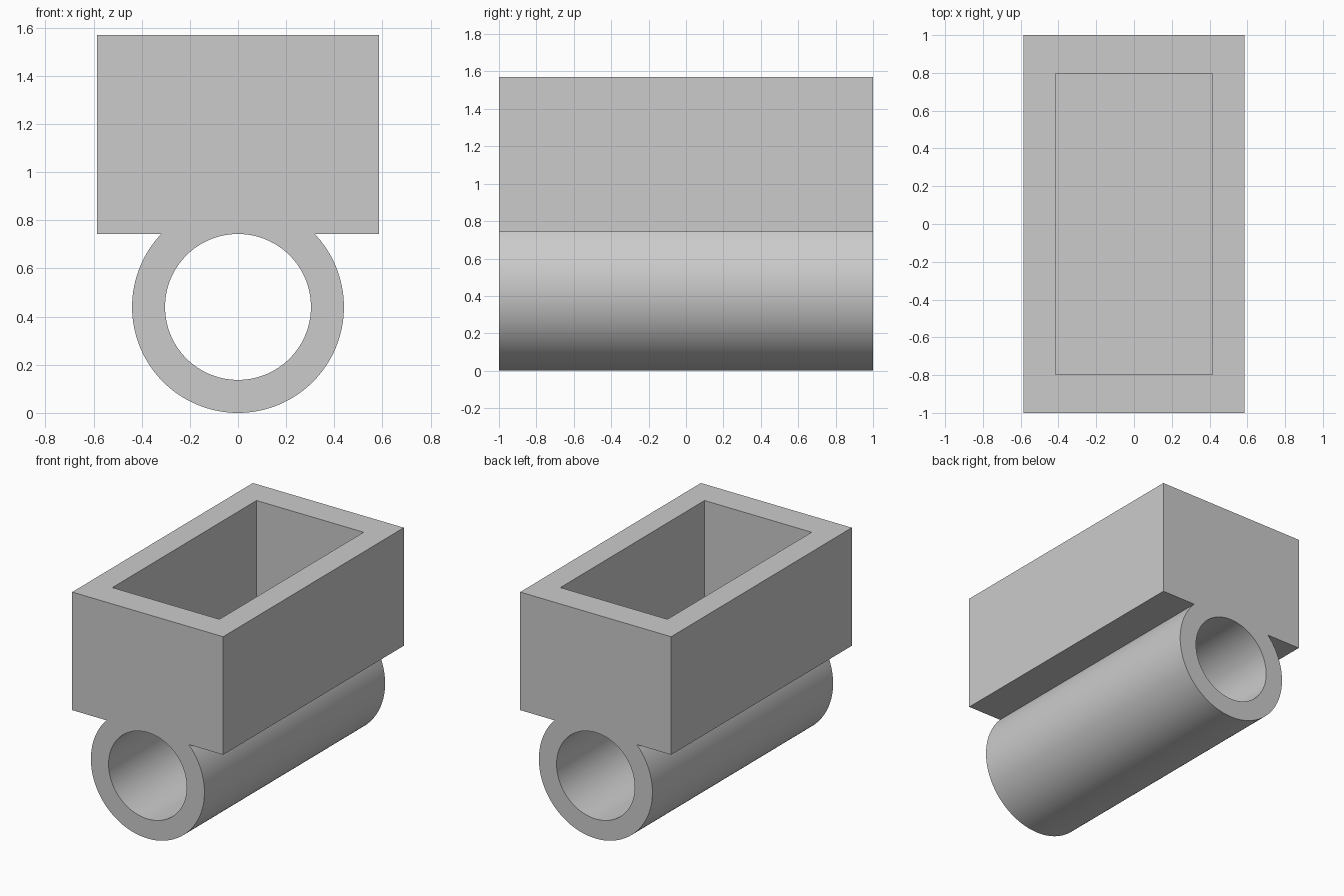
import bpy
import math

default = bpy.data.objects.get("Cube")
if default:
    bpy.data.objects.remove(default, do_unlink=True)

LENGTH = 2.0
TUBE_R, BORE_R = 0.44, 0.303
BOX_HALF, BOX_BOTTOM, BOX_TOP = 0.585, 0.743, 1.57
CAVITY_X, CAVITY_Y = 0.415, 0.798
FLOOR = 2 * TUBE_R + 0.001

grey = bpy.data.materials.new("plain grey")
grey.use_nodes = True
grey.diffuse_color = (0.6, 0.6, 0.6, 1)
grey.node_tree.nodes["Principled BSDF"].inputs["Base Color"].default_value = (0.6, 0.6, 0.6, 1)


def block(name, half_x, half_y, low, high):
    bpy.ops.mesh.primitive_cube_add(size=2, location=(0, 0, (low + high) / 2))
    ob = bpy.context.object
    ob.name = name
    ob.scale = (half_x, half_y, (high - low) / 2)
    bpy.ops.object.transform_apply(location=True, rotation=True, scale=True)
    ob.data.materials.append(grey)
    return ob


def rod(name, radius, length):
    bpy.ops.mesh.primitive_cylinder_add(vertices=128, radius=radius, depth=length,
                                        location=(0, 0, TUBE_R),
                                        rotation=(math.pi / 2, 0, 0))
    ob = bpy.context.object
    ob.name = name
    bpy.ops.object.transform_apply(location=True, rotation=True, scale=True)
    ob.data.materials.append(grey)
    return ob


def combine(target, tool, operation):
    mod = target.modifiers.new(tool.name, 'BOOLEAN')
    mod.operation = operation
    mod.solver = 'EXACT'
    mod.object = tool
    bpy.context.view_layer.objects.active = target
    bpy.ops.object.modifier_apply(modifier=mod.name)
    bpy.data.objects.remove(tool, do_unlink=True)


# Open-topped box joined to the round tube beneath it
body = block("box_on_tube", BOX_HALF, LENGTH / 2, BOX_BOTTOM, BOX_TOP)
combine(body, rod("tube", TUBE_R, LENGTH), 'UNION')

# Pocket in the top and bore through the tube
combine(body, block("pocket", CAVITY_X, CAVITY_Y, FLOOR, BOX_TOP + 0.2), 'DIFFERENCE')
combine(body, rod("bore", BORE_R, LENGTH + 0.4), 'DIFFERENCE')

# Smooth round walls with crisp edges
bpy.ops.object.select_all(action='DESELECT')
body.select_set(True)
bpy.context.view_layer.objects.active = body
bpy.ops.object.shade_smooth_by_angle(angle=math.radians(30))
